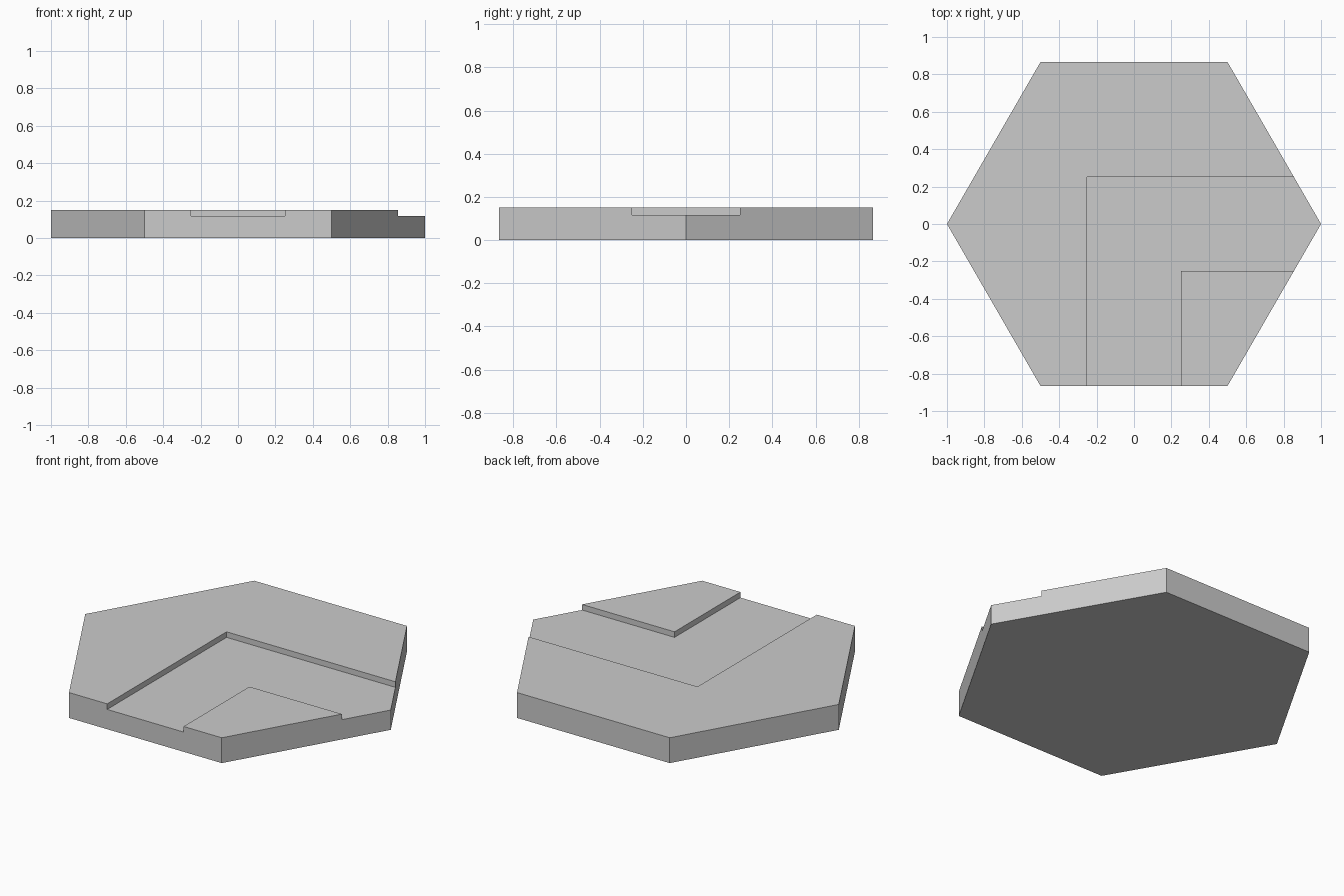
import bpy
import bmesh
from math import cos, sin, pi

RADIUS = 1.0
HEIGHT = 0.15
FLOOR = 0.117      # height of the channel floor
HALF = 0.25        # half width of the channel
REACH = 1.5        # channel cutter runs past the tile edge

cube = bpy.data.objects.get("Cube")
if cube:
    bpy.data.objects.remove(cube, do_unlink=True)

# Plain grey stone
grey = bpy.data.materials.new("grey")
grey.use_nodes = True
color = (0.6, 0.6, 0.6, 1)
grey.diffuse_color = color
grey.node_tree.nodes["Principled BSDF"].inputs["Base Color"].default_value = color


def prism(name, outline, z0, z1):
    """Extrude a flat outline from z0 up to z1."""
    bm = bmesh.new()
    base = bm.faces.new([bm.verts.new((x, y, z0)) for x, y in outline])
    top = bmesh.ops.extrude_face_region(bm, geom=[base])
    verts = [v for v in top["geom"] if isinstance(v, bmesh.types.BMVert)]
    bmesh.ops.translate(bm, verts=verts, vec=(0, 0, z1 - z0))
    bmesh.ops.recalc_face_normals(bm, faces=bm.faces)
    mesh = bpy.data.meshes.new(name)
    bm.to_mesh(mesh)
    bm.free()
    mesh.materials.append(grey)
    obj = bpy.data.objects.new(name, mesh)
    bpy.context.collection.objects.link(obj)
    return obj


# Hexagonal tile
hexagon = [(RADIUS * cos(i * pi / 3), RADIUS * sin(i * pi / 3)) for i in range(6)]
tile = prism("hex_tile", hexagon, 0, HEIGHT)

# Right-angled channel from the front edge to the left corner
bend = [(-HALF, -REACH), (HALF, -REACH), (HALF, -HALF),
        (REACH, -HALF), (REACH, HALF), (-HALF, HALF)]
cutter = prism("channel_cutter", bend, FLOOR, HEIGHT + 0.1)

cut = tile.modifiers.new("channel", 'BOOLEAN')
cut.operation = 'DIFFERENCE'
cut.solver = 'EXACT'
cut.object = cutter

# Apply the cut and drop the cutter
bpy.context.view_layer.objects.active = tile
tile.select_set(True)
bpy.ops.object.modifier_apply(modifier=cut.name)
bpy.data.objects.remove(cutter, do_unlink=True)
